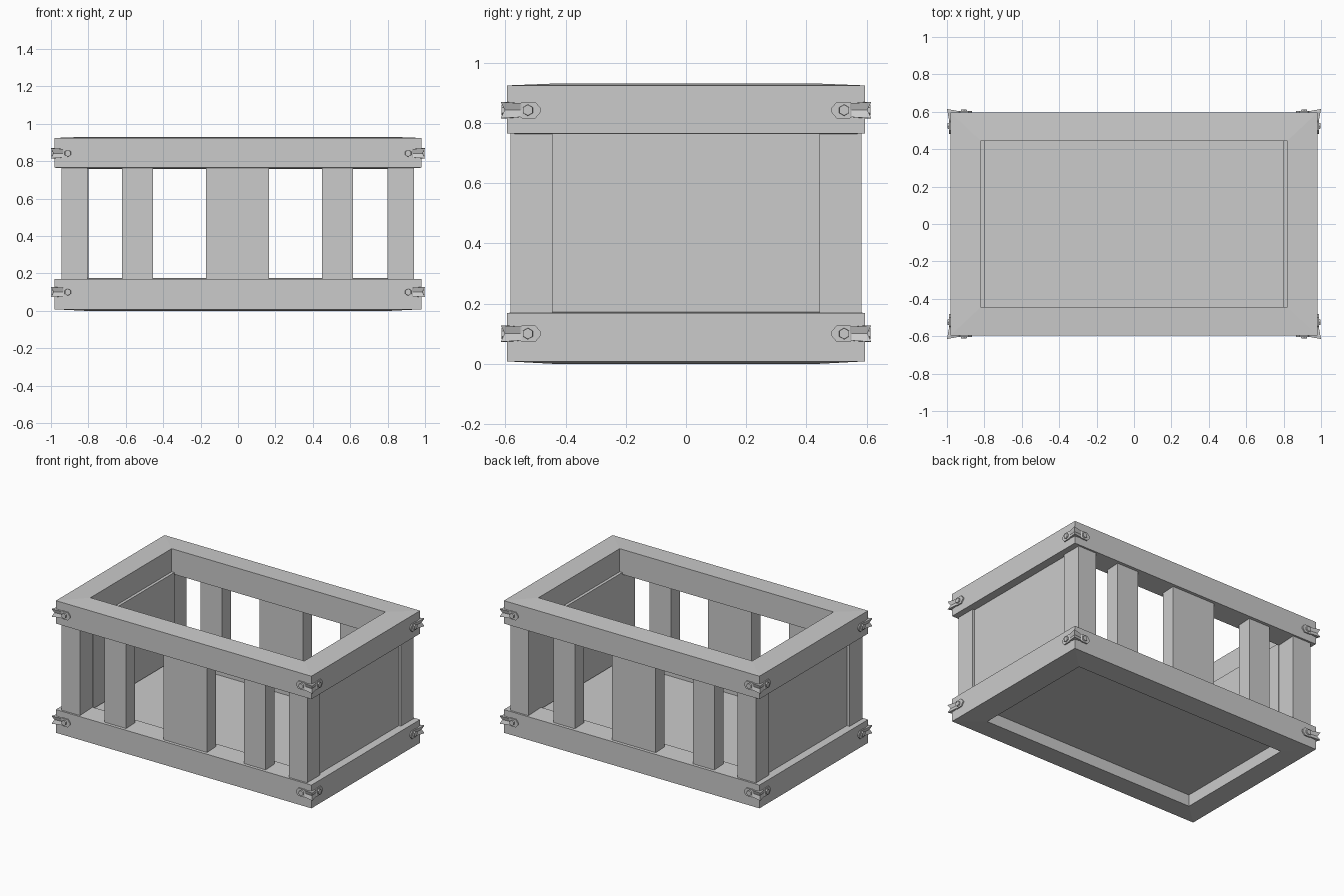
import bpy, bmesh
from math import radians
from mathutils import Matrix, Vector

if "Cube" in bpy.data.objects:
    bpy.data.objects.remove(bpy.data.objects["Cube"])

W, D = 0.98, 0.595          # outer half sizes of the frames
IW, ID = 0.82, 0.445        # inner half sizes of the frames


def finish(bm, name):
    bmesh.ops.recalc_face_normals(bm, faces=bm.faces)
    me = bpy.data.meshes.new(name)
    bm.to_mesh(me)
    bm.free()
    ob = bpy.data.objects.new(name, me)
    bpy.context.collection.objects.link(ob)
    return ob


def box(name, x0, x1, y0, y1, z0, z1):
    bm = bmesh.new()
    bmesh.ops.create_cube(bm, size=1)
    for v in bm.verts:
        v.co = ((x0 + x1) / 2 + v.co.x * (x1 - x0),
                (y0 + y1) / 2 + v.co.y * (y1 - y0),
                (z0 + z1) / 2 + v.co.z * (z1 - z0))
    return finish(bm, name)


def bridge(bm, a, b):
    n = len(a)
    for i in range(n):
        j = (i + 1) % n
        bm.faces.new((a[i], a[j], b[j], b[i]))


# Mitred rectangular frame, slightly thicker at its inner edge
def frame(name, z0, z1):
    bm = bmesh.new()
    profile = [(W, D, z0 + 0.008), (W, D, z1 - 0.006), (IW, ID, z1), (IW, ID, z0)]
    rings = [[bm.verts.new((sx * x, sy * y, z)) for x, y, z in profile]
             for sx, sy in ((-1, -1), (1, -1), (1, 1), (-1, 1))]
    for i in range(4):
        bridge(bm, rings[i], rings[(i + 1) % 4])
    finish(bm, name)


# Corner strap wrapped round the frame edge, flared into a V groove at the corner
STATIONS = [(0.113, 0.006, 0.008, 0.008), (0.095, 0.027, 0.008, 0.008),
            (0.05, 0.027, 0.008, 0.008), (0.045, 0.023, 0.008, 0.003)]


def strap(name, sx, sy, zc):
    bm = bmesh.new()

    def section(place, h, edge, mid):
        pts = [(-0.004, -h), (edge, -h), (mid, 0), (edge, h), (-0.004, h)]
        return [bm.verts.new((*place(o), zc + z)) for o, z in pts]

    rings = [section(lambda o, u=u: (sx * (W - u), sy * (D + o)), h, e, m)
             for u, h, e, m in STATIONS]
    rings.append(section(lambda o: (sx * (W + o), sy * (D + o)), 0.027, 0.02, 0.007))
    rings += [section(lambda o, u=u: (sx * (W + o), sy * (D - u)), h, e, m)
              for u, h, e, m in reversed(STATIONS)]
    for a, b in zip(rings, rings[1:]):
        bridge(bm, a, b)
    bm.faces.new(rings[0])
    bm.faces.new(rings[-1])
    finish(bm, name)


# Hexagonal bolt head facing along a horizontal axis
def bolt(name, pos, axis):
    bm = bmesh.new()
    rot = Vector(axis).to_track_quat('Z', 'Y').to_matrix().to_4x4()
    bmesh.ops.create_cone(bm, cap_ends=True, segments=6, radius1=0.02, radius2=0.018,
                          depth=0.02, matrix=Matrix.Translation(pos) @ rot)
    finish(bm, name)


frame("bottom_frame", 0.0, 0.175)
frame("top_frame", 0.757, 0.93)
box("floor_panel", -IW - 0.01, IW + 0.01, -ID - 0.01, ID + 0.01, 0.08, 0.15)

# Corner posts, slats and end panels
Z0, Z1 = 0.165, 0.77
for sy, side in ((-1, "front"), (1, "back")):
    for x0, x1, end in ((-0.945, -0.805, "left"), (0.80, 0.94, "right")):
        ys = sorted((sy * 0.583, sy * 0.443))
        box(f"{side}_{end}_post", x0, x1, *ys, Z0, Z1)
    for x0, x1, place in ((-0.62, -0.455, "left"), (-0.17, 0.165, "centre"),
                          (0.45, 0.615, "right")):
        ys = sorted((sy * 0.575, sy * 0.477))
        box(f"{side}_{place}_slat", x0, x1, *ys, Z0, Z1)
for sx, end in ((-1, "left"), (1, "right")):
    xs = sorted((sx * 0.80, sx * 0.925))
    box(f"{end}_end_panel", *xs, -0.445, 0.445, Z0, Z1)

# Corner straps with two bolts each
for zc, level in ((0.10, "lower"), (0.842, "upper")):
    for sx, end in ((-1, "left"), (1, "right")):
        for sy, side in ((-1, "front"), (1, "back")):
            tag = f"{level}_{side}_{end}"
            strap(f"{tag}_strap", sx, sy, zc)
            bolt(f"{tag}_bolt_a", (sx * (W - 0.07), sy * (D + 0.007), zc), (0, sy, 0))
            bolt(f"{tag}_bolt_b", (sx * (W + 0.007), sy * (D - 0.07), zc), (sx, 0, 0))
